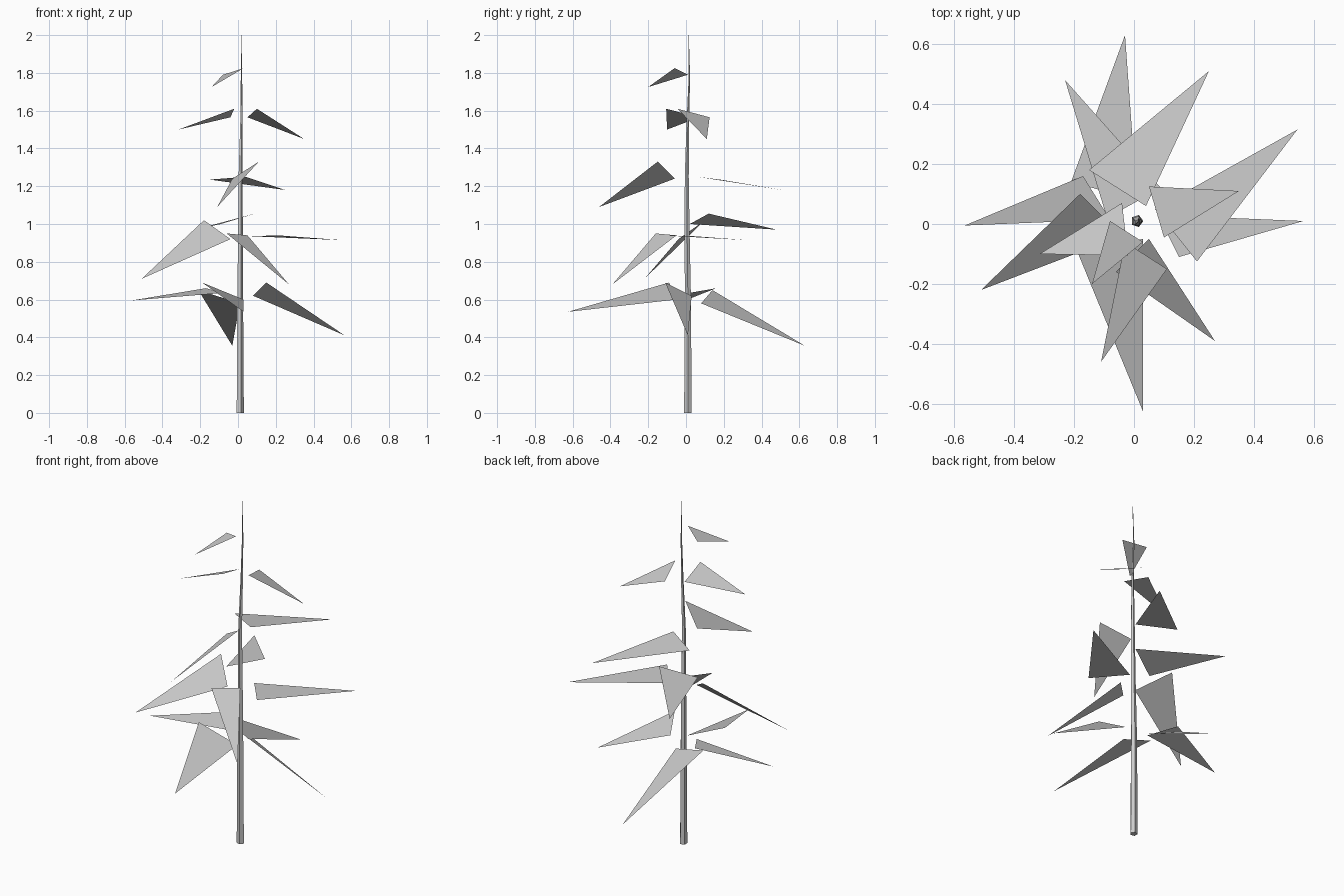
import bpy, bmesh, math


def make_object(name, bm):
    mesh = bpy.data.meshes.new(name)
    bm.to_mesh(mesh)
    bm.free()
    obj = bpy.data.objects.new(name, mesh)
    bpy.context.collection.objects.link(obj)
    return obj


# Trunk: thin tapered five-sided stem, (x, y, z, radius) per ring
SIDES = 5
path = [(0.01, 0.01, 0, 0.021), (0.01, 0.01, 0.6, 0.017), (0.012, 0.006, 0.95, 0.014),
        (0.012, 0.004, 1.25, 0.011), (0.018, 0.01, 1.55, 0.007), (0.018, 0.018, 1.78, 0.004),
        (0.02, 0.014, 2.0, 0.001)]
bm = bmesh.new()
rings = []
for x, y, z, r in path:
    rings.append([bm.verts.new((x + r * math.cos(math.tau * i / SIDES),
                                y + r * math.sin(math.tau * i / SIDES), z))
                  for i in range(SIDES)])
for low, high in zip(rings, rings[1:]):
    for i in range(SIDES):
        j = (i + 1) % SIDES
        bm.faces.new((low[i], low[j], high[j], high[i]))
bm.faces.new(rings[0][::-1])
bm.faces.new(rings[-1])
make_object("trunk", bm)


# Leaf: flat pointed triangle, two base corners and a drooping tip
def leaf(name, a, b, tip):
    bm = bmesh.new()
    bm.faces.new([bm.verts.new(p) for p in (a, b, tip)])
    bm.normal_update()
    for f in bm.faces:
        if f.normal.z < 0:
            f.normal_flip()
    make_object(name, bm)


# Lower whorl
leaf("lower_leaf_back", (-0.21, 0.14, 0.65), (0.01, 0.08, 0.58), (-0.03, 0.63, 0.355))
leaf("lower_leaf_right", (0.15, -0.11, 0.69), (0.08, 0.03, 0.62), (0.565, 0.01, 0.41))
leaf("lower_leaf_front", (-0.19, -0.09, 0.69), (0.03, -0.05, 0.60), (0.03, -0.625, 0.535))
leaf("lower_leaf_left", (-0.17, 0.16, 0.66), (-0.08, 0.015, 0.635), (-0.565, -0.005, 0.595))

# Middle whorl
leaf("middle_leaf_right", (0.21, -0.125, 0.94), (0.07, 0.05, 0.935), (0.545, 0.315, 0.915))
leaf("middle_leaf_front", (-0.06, -0.16, 0.95), (0.05, -0.05, 0.94), (0.27, -0.39, 0.68))
leaf("middle_leaf_left", (-0.18, 0.10, 1.02), (-0.04, -0.04, 0.92), (-0.51, -0.22, 0.71))
leaf("middle_leaf_back", (0.09, 0.12, 1.055), (-0.09, 0.02, 1.0), (-0.23, 0.48, 0.97))

# Upper leaves
leaf("upper_leaf_back", (-0.15, 0.18, 1.235), (0.04, 0.06, 1.25), (0.25, 0.51, 1.18))
leaf("upper_leaf_front", (0.11, -0.15, 1.33), (-0.03, -0.06, 1.24), (-0.11, -0.46, 1.09))
leaf("upper_leaf_right", (0.10, -0.045, 1.61), (0.05, 0.125, 1.565), (0.35, 0.11, 1.45))
leaf("upper_leaf_left", (-0.02, -0.105, 1.61), (-0.04, 0.07, 1.565), (-0.315, -0.10, 1.5))
leaf("top_leaf", (0.03, -0.06, 1.825), (-0.08, 0.01, 1.79), (-0.14, -0.20, 1.725))
